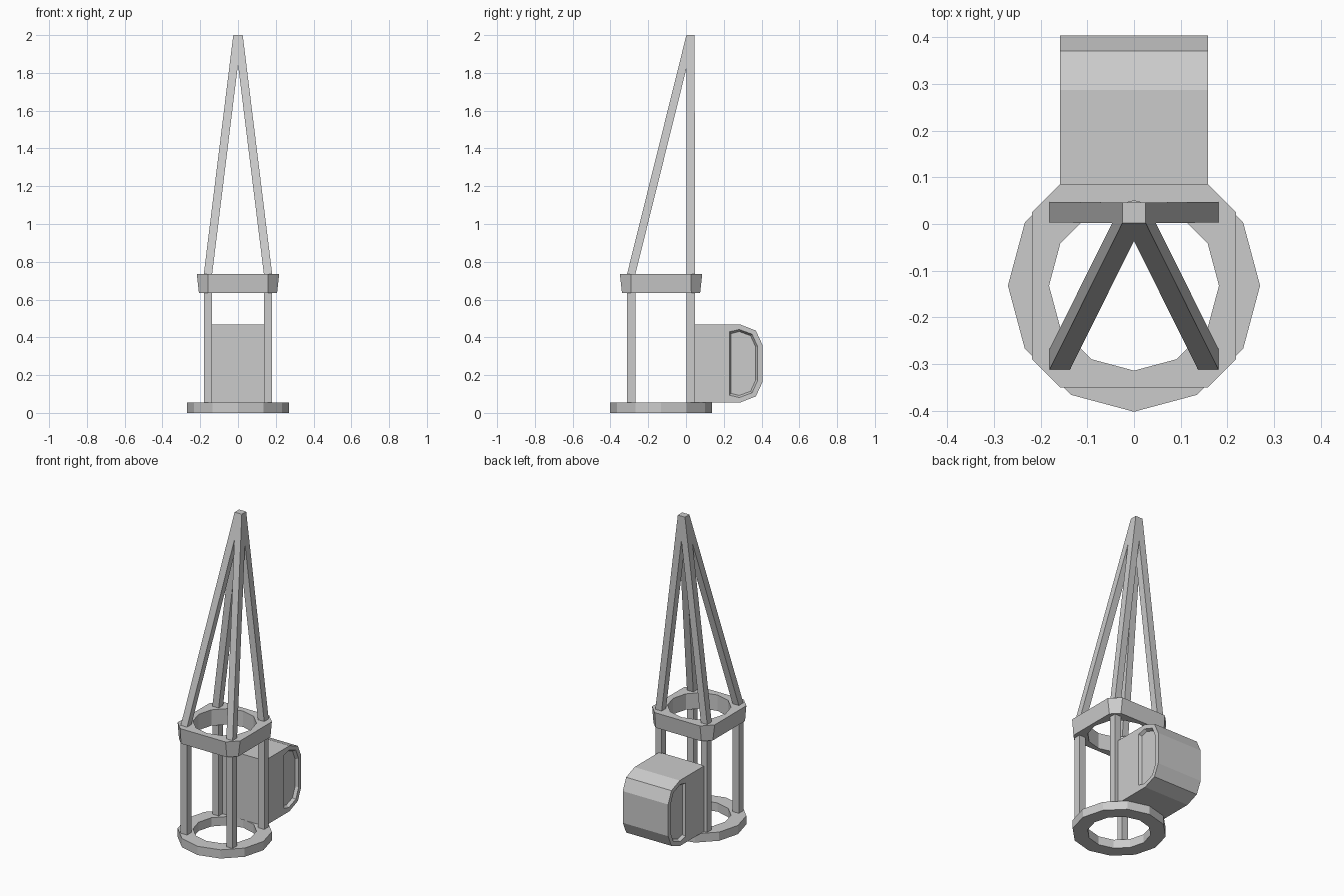
import bpy, bmesh
from math import cos, sin, pi

if "Cube" in bpy.data.objects:
    bpy.data.objects.remove(bpy.data.objects["Cube"])

CY = -0.132   # y of the tower axis


def loft(name, loops, closed=False):
    """Skin equal-length point loops; cap the ends, or join last to first."""
    bm = bmesh.new()
    rows = [[bm.verts.new(p) for p in loop] for loop in loops]
    pairs = list(zip(rows, rows[1:]))
    if closed:
        pairs.append((rows[-1], rows[0]))
    else:
        bm.faces.new(rows[0])
        bm.faces.new(rows[-1])
    for a, b in pairs:
        n = len(a)
        for i in range(n):
            j = (i + 1) % n
            bm.faces.new((a[i], a[j], b[j], b[i]))
    bmesh.ops.recalc_face_normals(bm, faces=bm.faces)
    mesh = bpy.data.meshes.new(name)
    bm.to_mesh(mesh)
    bm.free()
    obj = bpy.data.objects.new(name, mesh)
    bpy.context.collection.objects.link(obj)
    return obj


def circle(r, z):
    return [(r * cos(i * pi / 6), CY + r * sin(i * pi / 6), z) for i in range(12)]


def chamfered_square(h, c, z):
    """Chamfered square with side midpoints, so it has 12 points like the circle."""
    quarter = [(h, 0), (h, c), (c, h)]
    pts = []
    for _ in range(4):
        pts += [(x, CY + y, z) for x, y in quarter]
        quarter = [(-y, x) for x, y in quarter]
    return pts


def square(x, y, z, r=0.022):
    return [(x - r, y - r, z), (x + r, y - r, z), (x + r, y + r, z), (x - r, y + r, z)]


# Base ring and upper collar
loft("base_ring", [circle(0.27, 0), circle(0.27, 0.055),
                   circle(0.182, 0.055), circle(0.182, 0)], closed=True)
loft("upper_collar", [chamfered_square(0.207, 0.16, 0.635), chamfered_square(0.218, 0.158, 0.735),
                      circle(0.182, 0.735), circle(0.182, 0.635)], closed=True)

# Four posts, upright to the collar and then leaning to one shared tip
for side, sx in (("left", -1), ("right", 1)):
    for end, y in (("front", -0.29), ("back", 0.025)):
        loft(f"{end}_{side}_post", [square(sx * 0.159, y, 0.05),
                                    square(sx * 0.159, y, 0.735),
                                    square(sx * 0.003, 0.024, 2.0)])

# Rear housing with a recessed panel on each side
ZC = 0.2615
outer = [(0.04, 0.2065), (0.287, 0.2065), (0.37, 0.174), (0.404, 0.1)]
panel = [(0.23, 0.168), (0.282, 0.18), (0.35, 0.155), (0.379, 0.09)]
floor = [(0.237, 0.158), (0.282, 0.169), (0.342, 0.147), (0.369, 0.087)]


def side_loop(half, x):
    return [(x, y, ZC + z) for y, z in half] + [(x, y, ZC - z) for y, z in reversed(half)]


loft("rear_housing", [side_loop(p, x) for p, x in
                      ((floor, -0.14), (panel, -0.158), (outer, -0.158),
                       (outer, 0.158), (panel, 0.158), (floor, 0.14))])
